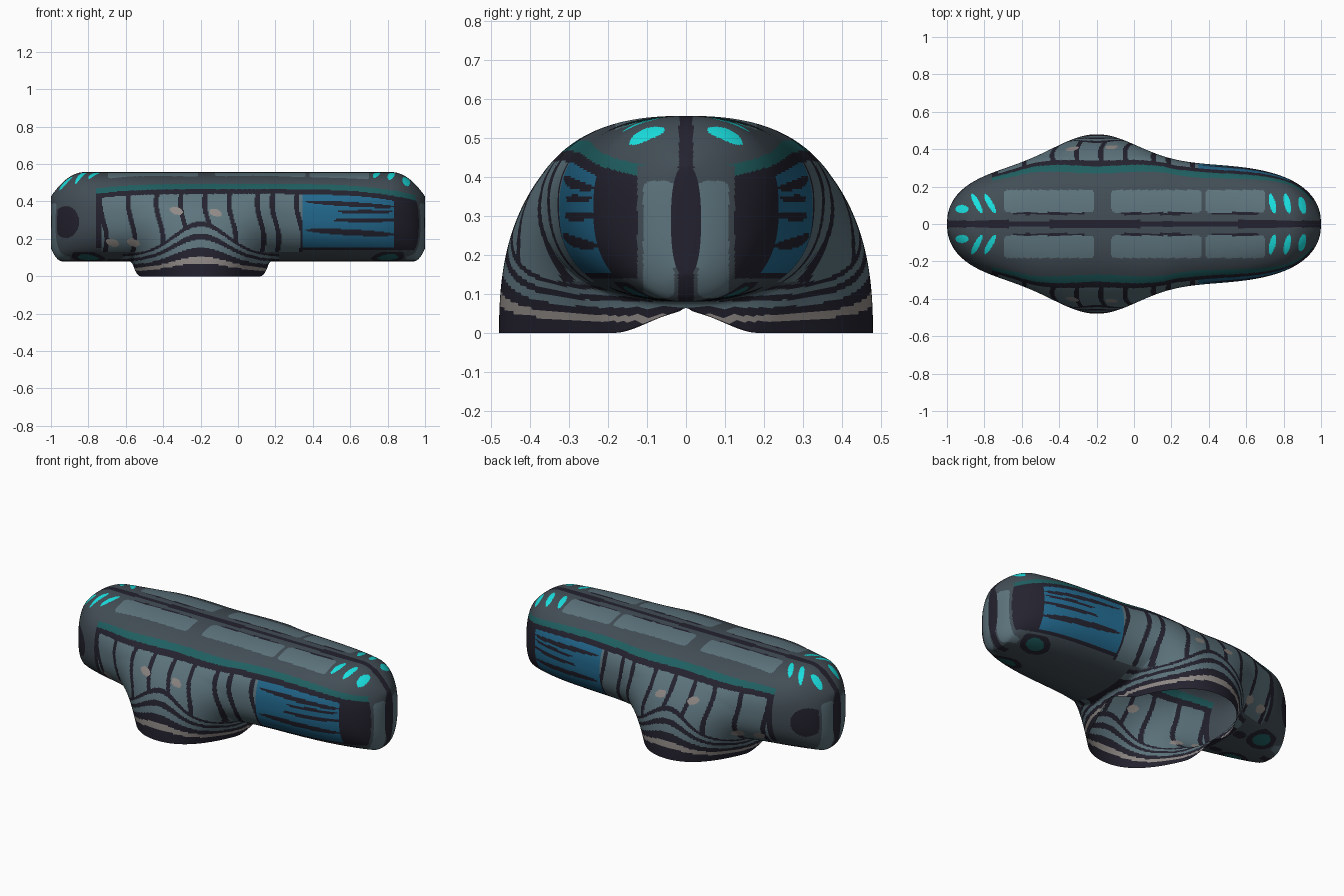
import bpy
import bmesh
from math import sin, cos, pi, exp, sqrt

if "Cube" in bpy.data.objects:
    bpy.data.objects.remove(bpy.data.objects["Cube"])

COLOURS = {
    "hull_slate": (0.055, 0.075, 0.092),
    "panel_slate": (0.11, 0.175, 0.205),
    "seam_navy": (0.017, 0.016, 0.028),
    "panel_blue": (0.016, 0.14, 0.27),
    "trim_teal": (0.014, 0.115, 0.12),
    "light_cyan": (0.01, 0.75, 0.75),
    "band_grey": (0.28, 0.255, 0.24),
}
HULL, PANEL, NAVY, BLUE, TEAL, CYAN, GREY = range(len(COLOURS))
SKIRT_X = -0.2
COLUMNS, ROWS = 440, 140


def smooth(t):
    t = min(1, max(0, t))
    return t * t * (3 - 2 * t)


def section(x):
    """Half cross-section: a closed hull blended into an open flared skirt."""
    ax, dx = abs(x), abs(x - SKIRT_X)
    width = 0.32 * max(0, 1 - ax ** 4) ** 0.45 + 0.16 * exp(-(dx / 0.31) ** 2)
    top = 0.557 - 0.13 * max(0, (ax - 0.82) / 0.18) ** 2
    bottom = 0.08 + 0.07 * max(0, (ax - 0.94) / 0.06) ** 2
    mid, half = (top + bottom) / 2, (top - bottom) / 2
    opening = sqrt(max(0, 1 - (dx / 0.36) ** 2))
    drop = bottom * (1 - opening) * smooth((0.38 - dx) / 0.06)
    power = 2 / 2.4
    points = []
    for j in range(ROWS + 1):
        v = j / ROWS
        c = cos(pi * v)
        hull_y = max(0, sin(pi * v)) ** power
        hull_z = mid + half * abs(c) ** power * (1 if c > 0 else -1)
        dome_y = sin(pi * v / 2) ** power
        dome_z = top * max(0, cos(pi * v / 2)) ** power
        points.append((hull_y + (dome_y - hull_y) * opening,
                       hull_z + (dome_z - hull_z) * opening - drop * v ** 8))
    widest = max(p[0] for p in points)
    return [(x, y / widest * width, z) for y, z in points]


def box(a, b, ca, cb, ha, hb, r=0.02):
    """Inside test for a rounded rectangle."""
    da, db = max(0, abs(a - ca) - ha + r), max(0, abs(b - cb) - hb + r)
    return da * da + db * db < r * r


def oval(a, b, ca, cb, ra, rb, slant=0):
    a -= ca + slant * (b - cb)
    return (a / ra) ** 2 + ((b - cb) / rb) ** 2 < 1


def paint_top(x, y):
    if y < 0.018:
        return NAVY
    for cx, slant in ((0.74, -0.2), (0.82, -0.2), (-0.77, -0.5), (-0.84, -0.5)):
        if oval(x, y, cx, 0.11, 0.017, 0.052, slant):
            return CYAN
    if oval(x, y, 0.9, 0.1, 0.02, 0.045, -0.2) or oval(x, y, -0.92, 0.08, 0.035, 0.022):
        return CYAN
    for cx, hx in ((-0.455, 0.24), (0.12, 0.24), (0.54, 0.16)):
        if box(x, y, cx, 0.122, hx, 0.06):
            return PANEL
        if box(x, y, cx, 0.06, hx * 0.8, 0.01, 0.01):
            return NAVY
    return HULL


def paint_skirt(x, z, arch):
    """Arched bands between the rim and the side panels."""
    s = z / arch
    for limit, colour in ((0.25, NAVY), (0.38, GREY), (0.55, NAVY), (0.7, PANEL),
                          (0.82, NAVY), (0.95, PANEL)):
        if s < limit:
            return colour
    return NAVY


def paint_ribs(x, z):
    """Side panels split by curved seams."""
    for cx, cz in ((-0.33, 0.35), (-0.12, 0.34), (-0.56, 0.18), (-0.67, 0.18)):
        if oval(x, z, cx, cz, 0.032, 0.022, -0.5):
            return GREY
    lean = 0.018 * sin((z - 0.1) * 16)
    for seam in (-0.72, -0.57, -0.42, -0.29, -0.16, -0.03, 0.12, 0.2, 0.33):
        if abs(x - seam - lean) < 0.013:
            return NAVY
    return PANEL


def paint_window(x, z):
    """Blue side panel with tapering dark slits."""
    for cx, cz, rx, rz, tilt in ((0.6, 0.385, 0.24, 0.013, -0.06), (0.6, 0.235, 0.24, 0.016, -0.05),
                                 (0.68, 0.3, 0.17, 0.012, 0), (0.68, 0.345, 0.15, 0.009, 0)):
        if oval(x, z - tilt * (x - cx), cx, cz, rx, rz):
            return NAVY
    return BLUE


def paint(x, y, z):
    ax, dx = abs(x), abs(x - SKIRT_X)
    trim = 0.48 - 0.075 * ax ** 4
    # Vertical panels on both end caps
    if ax > 0.9 and y < 0.125 and z < 0.43:
        if y < 0.02:
            return NAVY
        return PANEL if box(y, z, 0.07, 0.24, 0.04, 0.15) else HULL
    # Upper deck and trim line
    if z > trim + 0.014:
        return paint_top(x, y)
    if x > -0.76 and z > trim - 0.014:
        return TEAL
    # Skirt bands
    arch = 0.11 + 0.17 * exp(-(dx / 0.2) ** 2)
    if dx < 0.42 and z < arch * 1.05:
        return paint_skirt(x, z, arch)
    # Underside patches
    if z < 0.13:
        if oval(ax, y, 0.8, 0.12, 0.09, 0.07):
            return TEAL if oval(ax, y, 0.8, 0.12, 0.055, 0.04) else NAVY
        if oval(x, y, -0.66, 0.1, 0.04, 0.03):
            return NAVY
        return HULL
    # Flanks
    if x < -0.73:
        if x > -0.76 and z > 0.15:
            return NAVY
        return NAVY if oval(x, z, -0.92, 0.29, 0.07, 0.085) else HULL
    if z > trim - 0.04:
        return NAVY
    if x < 0.343:
        return paint_ribs(x, z)
    if z < 0.155:
        return NAVY if z > 0.14 else HULL
    return paint_window(x, z) if x < 0.835 else NAVY


# Shell: half of the body lofted along x, then mirrored
bm = bmesh.new()
grid = []
for i in range(COLUMNS + 1):
    u = 2 * i / COLUMNS - 1
    x = 0.5 * u + 0.5 * sin(pi / 2 * u) if abs(u) < 1 else u
    grid.append([bm.verts.new(p) for p in section(x)])
for a, b in zip(grid, grid[1:]):
    for j in range(ROWS):
        face = bm.faces.new((a[j], a[j + 1], b[j + 1], b[j]))
        centre = face.calc_center_median()
        face.material_index = paint(*centre)
        face.smooth = True
bmesh.ops.recalc_face_normals(bm, faces=bm.faces)
bm.normal_update()
if max(bm.faces, key=lambda f: f.calc_center_median().y).normal.y < 0:
    bmesh.ops.reverse_faces(bm, faces=bm.faces)
mesh = bpy.data.meshes.new("body_shell")
bm.to_mesh(mesh)
bm.free()

for name, rgb in COLOURS.items():
    mat = bpy.data.materials.new(name)
    mat.use_nodes = True
    mat.diffuse_color = (*rgb, 1)
    shader = mat.node_tree.nodes["Principled BSDF"]
    shader.inputs["Base Color"].default_value = (*rgb, 1)
    shader.inputs["Roughness"].default_value = 0.6
    mesh.materials.append(mat)

shell = bpy.data.objects.new("body_shell", mesh)
bpy.context.collection.objects.link(shell)
mirror = shell.modifiers.new("mirror_sides", "MIRROR")
mirror.use_axis = (False, True, False)
mirror.merge_threshold = 0.0005
